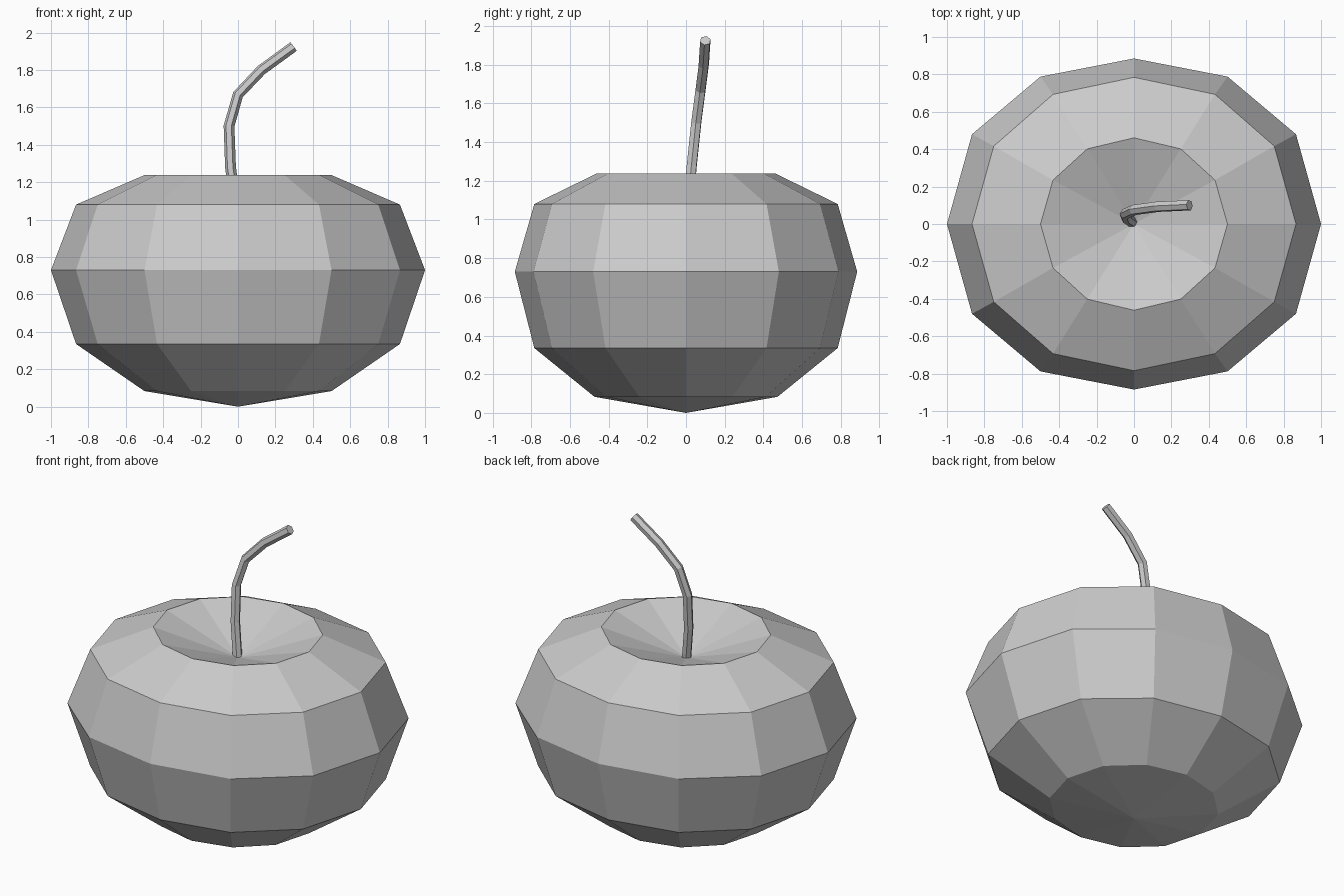
import bpy, bmesh
from math import sin, cos, pi

if "Cube" in bpy.data.objects:
    bpy.data.objects.remove(bpy.data.objects["Cube"])

SIDES = 12


def squash(v):
    # slightly flattened depth, as the fruit is wider than deep
    return 0.985 * v - 0.1 * v ** 3


# fruit body: rings (radius, height, depth factor) closed by two poles
rings = [(0.5, 0.083, 0.985), (0.866, 0.335, 0.995), (1.0, 0.73, 1.0),
         (0.866, 1.08, 0.995), (0.5, 1.238, 0.96)]
bm = bmesh.new()
loops = []
for r, z, depth in rings:
    loops.append([bm.verts.new((r * cos(2 * pi * i / SIDES),
                                depth * squash(r * sin(2 * pi * i / SIDES)), z))
                  for i in range(SIDES)])
bottom = bm.verts.new((0, 0, 0))
dimple = bm.verts.new((0, 0, 1.07))
for i in range(SIDES):
    j = (i + 1) % SIDES
    bm.faces.new((bottom, loops[0][j], loops[0][i]))
    for low, high in zip(loops, loops[1:]):
        bm.faces.new((low[i], low[j], high[j], high[i]))
    bm.faces.new((loops[-1][i], loops[-1][j], dimple))
mesh = bpy.data.meshes.new("fruit_body")
bm.to_mesh(mesh)
bm.free()
bpy.context.collection.objects.link(bpy.data.objects.new("fruit_body", mesh))

# stem: hexagonal tube along a bent path
path = [(-0.01, 0.01, 1.06), (-0.04, 0.03, 1.28), (-0.048, 0.053, 1.5),
        (0.0, 0.075, 1.668), (0.125, 0.092, 1.80), (0.297, 0.1, 1.925)]
curve = bpy.data.curves.new("stem", 'CURVE')
curve.dimensions = '3D'
curve.bevel_depth = 0.029
curve.bevel_resolution = 1
curve.use_fill_caps = True
spline = curve.splines.new('POLY')
spline.points.add(len(path) - 1)
for point, co in zip(spline.points, path):
    point.co = (*co, 1)
spline.use_smooth = False
bpy.context.collection.objects.link(bpy.data.objects.new("stem", curve))
